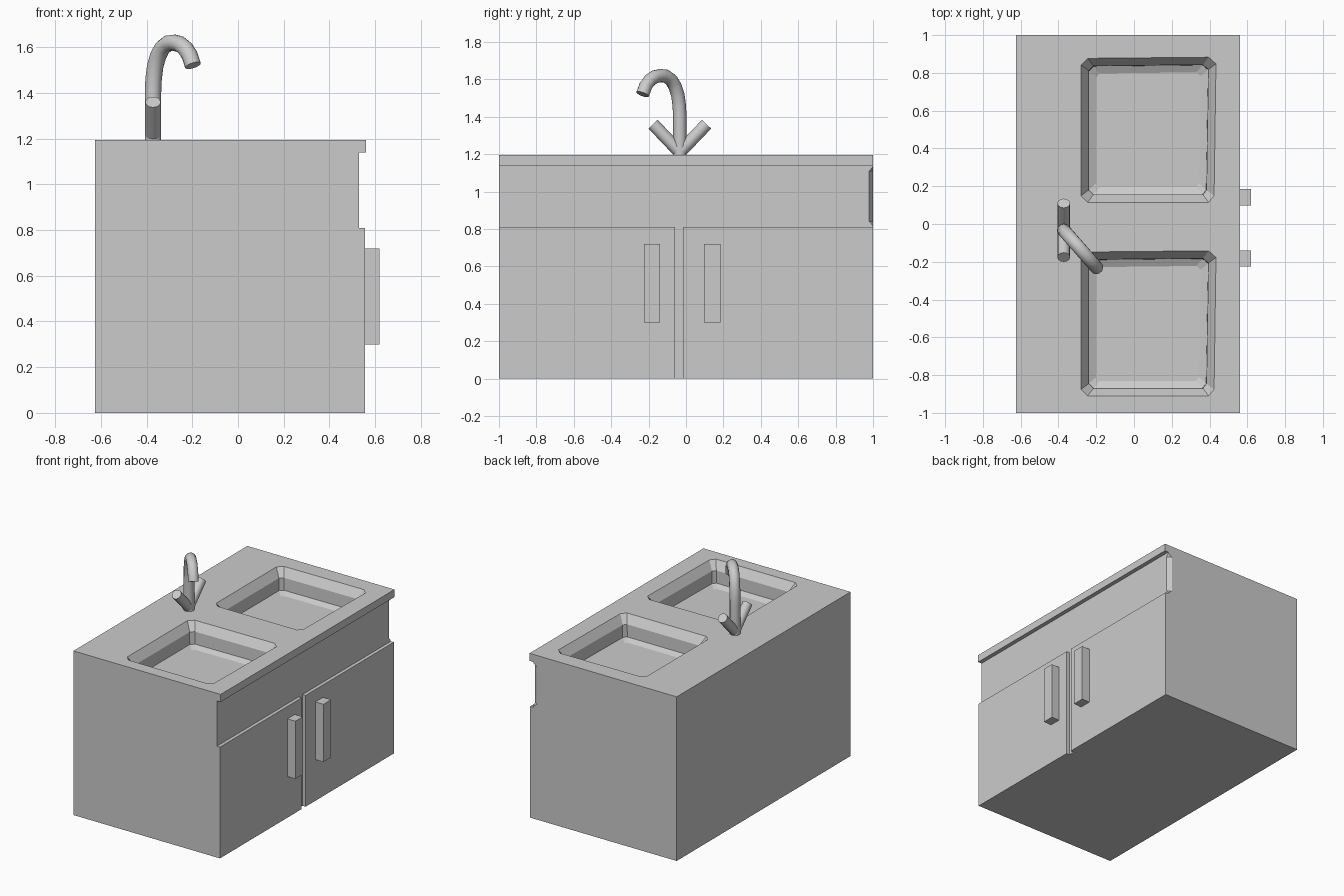
import bpy, bmesh
from mathutils import Vector

if "Cube" in bpy.data.objects:
    bpy.data.objects.remove(bpy.data.objects["Cube"])


def make_object(name, bm):
    bmesh.ops.recalc_face_normals(bm, faces=bm.faces)
    mesh = bpy.data.meshes.new(name)
    bm.to_mesh(mesh)
    bm.free()
    obj = bpy.data.objects.new(name, mesh)
    bpy.context.collection.objects.link(obj)
    return obj


def loft(name, rings):
    """Skin equal-length closed rings and cap both ends."""
    bm = bmesh.new()
    rows = [[bm.verts.new(p) for p in ring] for ring in rings]
    for a, b in zip(rows, rows[1:]):
        n = len(a)
        for i in range(n):
            bm.faces.new((a[i], a[(i + 1) % n], b[(i + 1) % n], b[i]))
    bm.faces.new(rows[0])
    bm.faces.new(rows[-1])
    return make_object(name, bm)


def box(name, x0, x1, y0, y1, z0, z1):
    return loft(name, [[(x0, y0, z), (x1, y0, z), (x1, y1, z), (x0, y1, z)]
                       for z in (z0, z1)])


def tube(name, path, radius):
    """Round capped tube along a poly path."""
    curve = bpy.data.curves.new(name, 'CURVE')
    curve.dimensions = '3D'
    curve.bevel_depth = radius
    curve.bevel_resolution = 4
    curve.use_fill_caps = True
    spline = curve.splines.new('POLY')
    spline.points.add(len(path) - 1)
    for pt, co in zip(spline.points, path):
        pt.co = (*co, 1)
    obj = bpy.data.objects.new(name, curve)
    bpy.context.collection.objects.link(obj)
    bpy.ops.object.select_all(action='DESELECT')
    obj.select_set(True)
    bpy.context.view_layer.objects.active = obj
    bpy.ops.object.convert(target='MESH')
    bpy.ops.object.shade_smooth_by_angle(angle=0.7)
    return bpy.context.object


def cut(target, cutter):
    cutter.hide_render = True
    mod = target.modifiers.new("cut", 'BOOLEAN')
    mod.operation = 'DIFFERENCE'
    mod.solver = 'EXACT'
    mod.object = cutter
    bpy.context.view_layer.objects.active = target
    bpy.ops.object.modifier_apply(modifier=mod.name)
    bpy.data.objects.remove(cutter)


TOP = 1.195

# Cabinet with recessed band under the counter edge
profile = [(-.625, 0), (.555, 0), (.555, .81), (.53, .81),
           (.53, 1.14), (.56, 1.14), (.56, TOP), (-.625, TOP)]
cabinet = loft("cabinet", [[(x, y, z) for x, z in profile] for y in (-1, 1)])

# Gap between the doors
cut(cabinet, box("door_gap", .53, .7, -.06, -.015, -.1, .815))

# Flared end of the recessed band
bm = bmesh.new()
for z0, z1, s in ((.81, .84, 1), (1.14, 1.11, -1)):
    for p in ((.535, .976, z1), (.529, .98, z1), (.5, 1.0, z1), (.485, 1.01, z1),
              (.535, 1.0, z0 + .004 * s), (.535, 1.01, z0 + .004 * s)):
        bm.verts.new(p)
hull = bmesh.ops.convex_hull(bm, input=bm.verts)
bmesh.ops.delete(bm, geom=[g for g in hull["geom_interior"] if isinstance(g, bmesh.types.BMVert)],
                 context='VERTS')
cut(cabinet, make_object("recess_flare", bm))


# Two basins with clipped corners, sloped lips and a shallow dished floor
def basin_ring(cy, inset, c, z):
    x0, x1, y0, y1 = -.28 + inset, .43 - inset, cy - .385 + inset, cy + .383 - inset
    return [(x0 + c, y0, z), (x1 - c, y0, z), (x1 - .006, y0 + c, z), (x1 + .004, y1 - c, z),
            (x1 - c, y1, z), (x0 + c, y1 - .006, z), (x0, y1 - c - .006, z), (x0, y0 + c, z)]


for cy in (.5, -.525):
    cut(cabinet, loft("basin", [basin_ring(cy, 0, .035, TOP + .05),
                                basin_ring(cy, 0, .035, TOP),
                                basin_ring(cy, .04, .025, TOP - .06),
                                basin_ring(cy, .042, .025, TOP - .15),
                                basin_ring(cy, .08, .02, TOP - .17)]))

# Door handles
for name, y0, y1 in (("left_handle", -.225, -.14), ("right_handle", .097, .185)):
    box(name, .55, .62, y0, y1, .30, .72)

# Swan-neck spout, turned toward one basin
base = Vector((-.372, -.033, 0))
direction = Vector((.66, -.75, 0))
neck = [(0, 1.19), (0, 1.40), (.004, 1.46), (.014, 1.515), (.034, 1.562), (.062, 1.597),
        (.1, 1.617), (.14, 1.62), (.18, 1.613), (.215, 1.594), (.243, 1.565), (.265, 1.52)]
tube("spout", [base + direction * d + Vector((0, 0, z)) for d, z in neck], .036)

# Angled tap levers
for name, s in (("left_tap", -1), ("right_tap", 1)):
    tube(name, [base + Vector((.0, -.005 * s, 1.205)),
                base + Vector((.0, .143 * s, 1.36))], .034)
